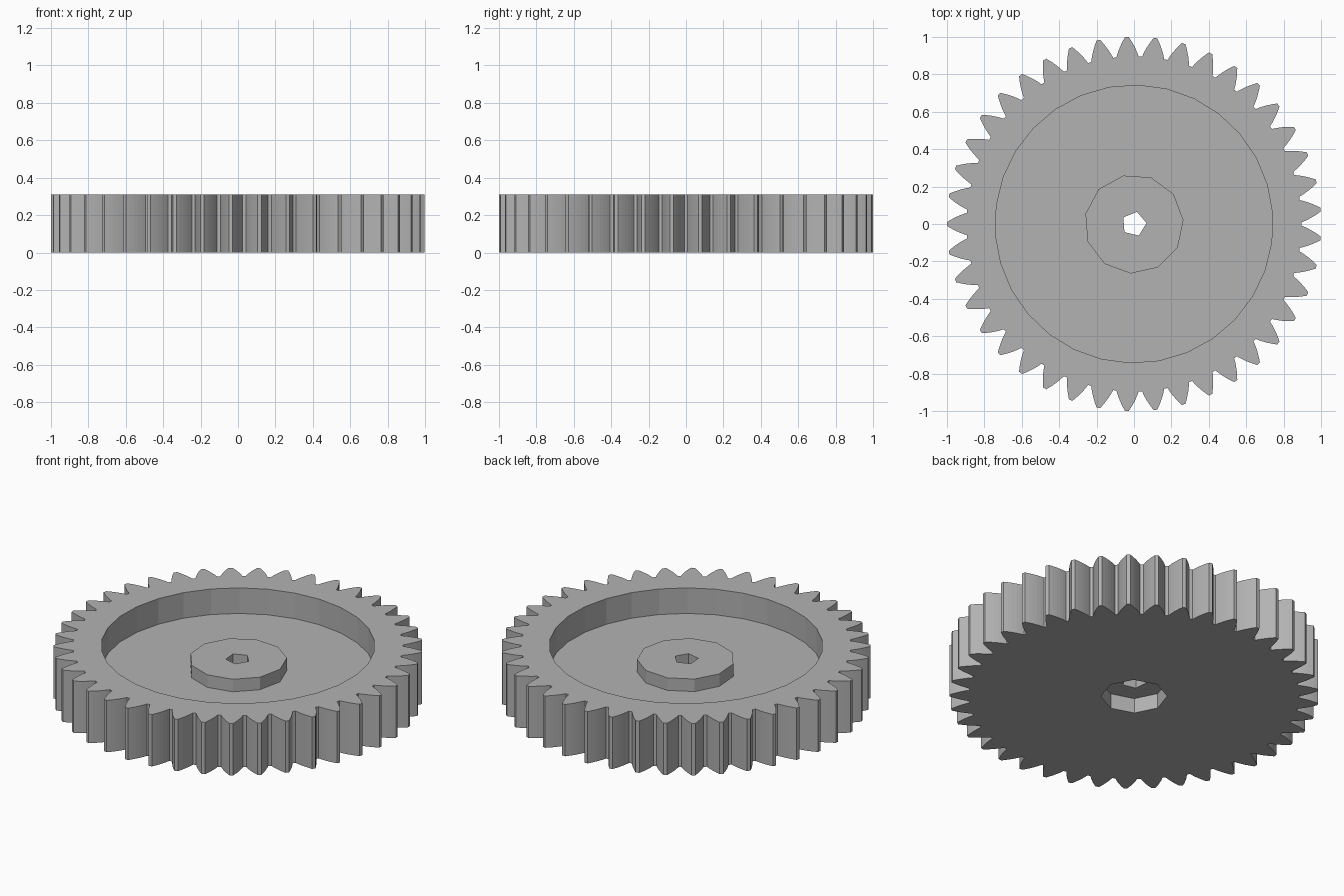
import bpy, bmesh, math

cube = bpy.data.objects.get("Cube")
if cube:
    bpy.data.objects.remove(cube, do_unlink=True)

TEETH = 41
HEIGHT, FLOOR, HUB_TOP = 0.31, 0.157, 0.232
ROOT, PITCH, TIP = 0.895, 0.953, 1.0
PRESSURE = math.radians(28)
TURN = math.pi / TEETH          # everything is turned by half a tooth

grey = bpy.data.materials.new("light_grey")
grey.use_nodes = True
colour = (0.45, 0.45, 0.45, 1)
grey.diffuse_color = colour
grey.node_tree.nodes["Principled BSDF"].inputs["Base Color"].default_value = colour


def prism(name, outline, bottom, top):
    """Extrude a flat outline upwards into a solid."""
    bm = bmesh.new()
    face = bm.faces.new([bm.verts.new((x, y, bottom)) for x, y in outline])
    grown = bmesh.ops.extrude_face_region(bm, geom=[face], use_keep_orig=True)
    verts = [g for g in grown["geom"] if isinstance(g, bmesh.types.BMVert)]
    bmesh.ops.translate(bm, verts=verts, vec=(0, 0, top - bottom))
    bmesh.ops.recalc_face_normals(bm, faces=bm.faces)
    mesh = bpy.data.meshes.new(name)
    bm.to_mesh(mesh)
    bm.free()
    mesh.materials.append(grey)
    obj = bpy.data.objects.new(name, mesh)
    bpy.context.collection.objects.link(obj)
    return obj


def polar(radius, angle):
    return radius * math.cos(angle), radius * math.sin(angle)


def polygon(radius, sides):
    return [polar(radius, TURN + math.tau * i / sides) for i in range(sides)]


def half_angle(radius):
    """Half the angular width of an involute tooth at a radius."""
    def inv(a):
        return math.tan(a) - a
    a = math.acos(PITCH * math.cos(PRESSURE) / radius)
    return math.pi / TEETH / 2 + inv(PRESSURE) - inv(a)


def gear_outline(steps=5):
    radii = [ROOT + (TIP - ROOT) * i / steps for i in range(steps + 1)]
    points = []
    for t in range(TEETH):
        middle = TURN + math.tau * t / TEETH
        points += [polar(r, middle - half_angle(r)) for r in radii]
        points += [polar(r, middle + half_angle(r)) for r in reversed(radii)]
    return points


# Toothed wheel, then its pocket, hub, bore and underside recess
gear = prism("gear_wheel", gear_outline(), 0, HEIGHT)
steps = [
    (prism("rim_pocket", polygon(0.742, 30), FLOOR, 0.5), "DIFFERENCE"),
    (prism("hub", polygon(0.265, 11), FLOOR - 0.03, HUB_TOP), "UNION"),
    (prism("bore", polygon(0.067, 5), -0.2, 0.5), "DIFFERENCE"),
    (prism("underside_recess", polygon(0.18, 8), -0.2, 0.09), "DIFFERENCE"),
]
for tool, operation in steps:
    mod = gear.modifiers.new(tool.name, "BOOLEAN")
    mod.object = tool
    mod.operation = operation
    mod.solver = "EXACT"

# Bake the cuts and drop the helper solids
graph = bpy.context.evaluated_depsgraph_get()
baked = bpy.data.meshes.new_from_object(gear.evaluated_get(graph))
gear.modifiers.clear()
gear.data = baked
for tool, _ in steps:
    bpy.data.objects.remove(tool, do_unlink=True)
